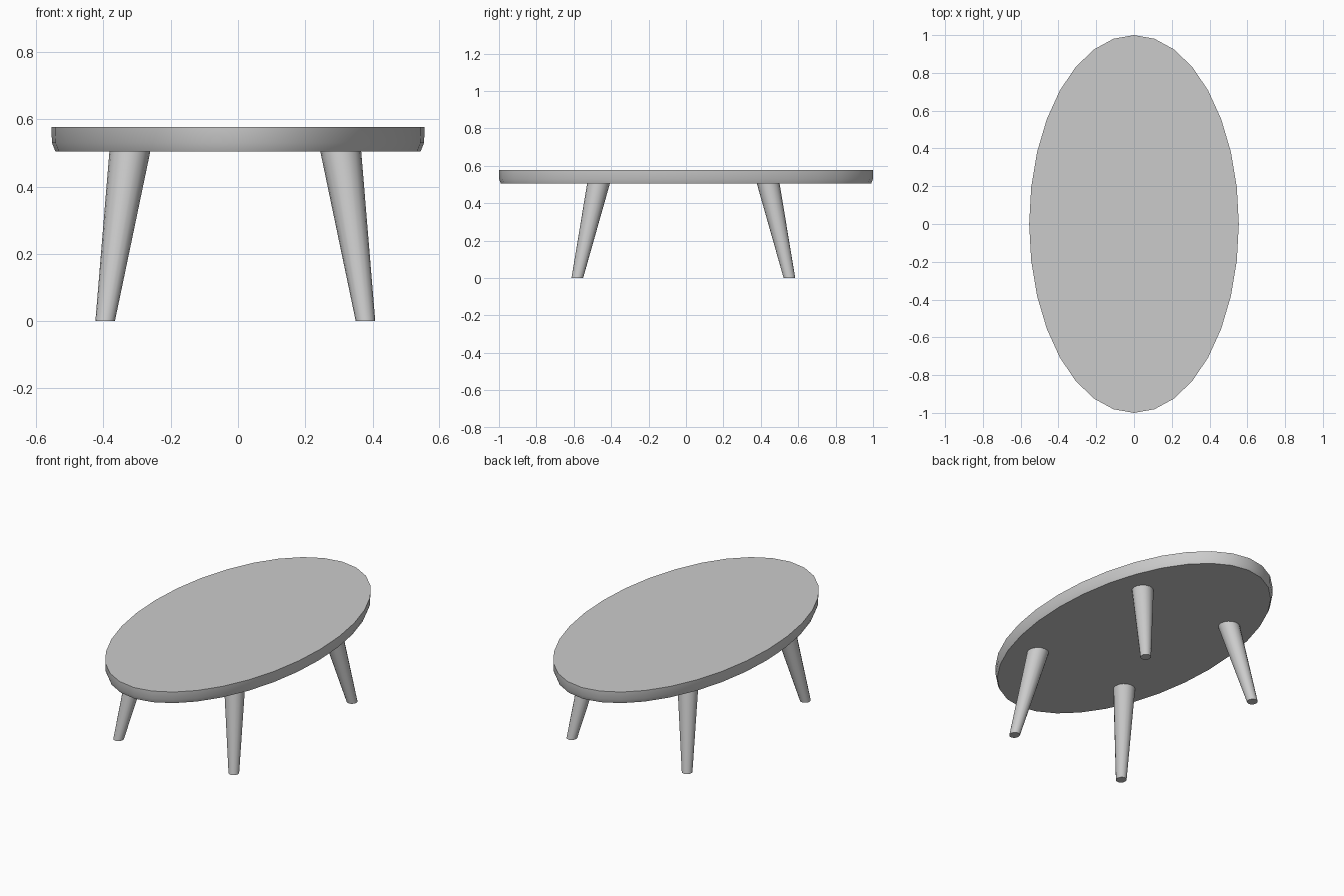
import bpy, bmesh, math

if "Cube" in bpy.data.objects:
    bpy.data.objects.remove(bpy.data.objects["Cube"])


def loft(name, rings, sides):
    """Skin a stack of horizontal ellipses: (cx, cy, z, rx, ry)."""
    bm = bmesh.new()
    loops = []
    for cx, cy, z, rx, ry in rings:
        angles = [2 * math.pi * i / sides for i in range(sides)]
        loops.append([bm.verts.new((cx + rx * math.cos(a), cy + ry * math.sin(a), z))
                      for a in angles])
    for low, high in zip(loops, loops[1:]):
        for i in range(sides):
            j = (i + 1) % sides
            bm.faces.new((low[i], low[j], high[j], high[i]))
    bm.faces.new(loops[0][::-1])
    bm.faces.new(loops[-1])
    mesh = bpy.data.meshes.new(name)
    bm.to_mesh(mesh)
    bm.free()
    obj = bpy.data.objects.new(name, mesh)
    bpy.context.collection.objects.link(obj)
    bpy.ops.object.select_all(action='DESELECT')
    obj.select_set(True)
    bpy.context.view_layer.objects.active = obj
    bpy.ops.object.shade_smooth_by_angle(angle=math.radians(35))
    return obj


# Oval top with a slightly tucked lower edge
loft("table_top", [(0, 0, 0.505, 0.543, 0.99),
                   (0, 0, 0.53, 0.553, 1.0),
                   (0, 0, 0.577, 0.555, 1.0)], 32)

# Four splayed, tapered legs; the set sits slightly off centre
OFF_X, OFF_Y = -0.008, -0.014
for y_name, sy in (("front", -1), ("back", 1)):
    for x_name, sx in (("left", -1), ("right", 1)):
        loft(f"{y_name}_{x_name}_leg",
             [(OFF_X + sx * 0.387, OFF_Y + sy * 0.567, 0.0, 0.029, 0.031),
              (OFF_X + sx * 0.313, OFF_Y + sy * 0.453, 0.508, 0.061, 0.061)], 16)
